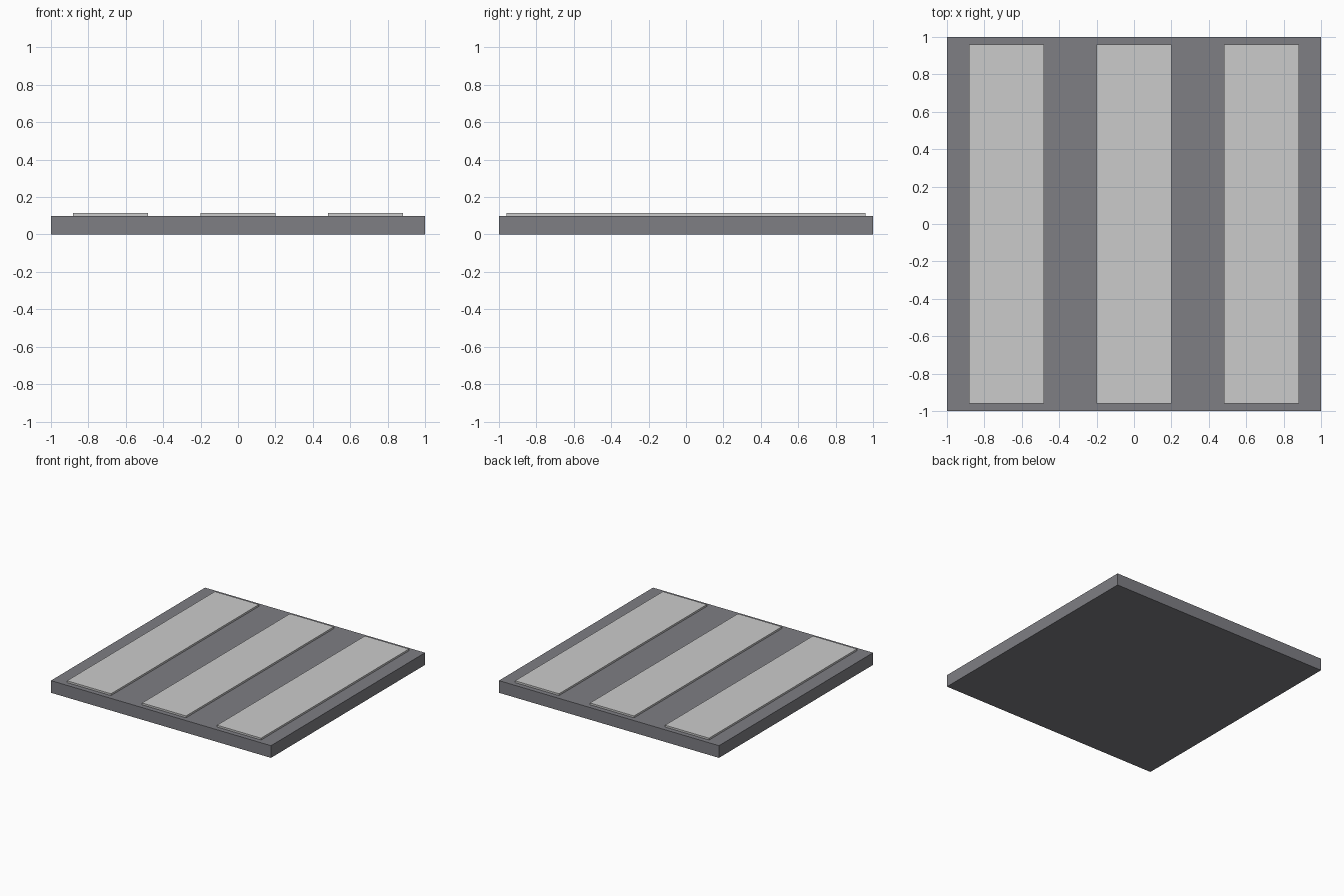
import bpy

if "Cube" in bpy.data.objects:
    bpy.data.objects.remove(bpy.data.objects["Cube"])


def material(name, rgb):
    mat = bpy.data.materials.new(name)
    mat.diffuse_color = (*rgb, 1)
    mat.use_nodes = True
    mat.node_tree.nodes["Principled BSDF"].inputs["Base Color"].default_value = mat.diffuse_color
    return mat


def box(name, x, half_x, half_y, z0, z1, mat):
    bpy.ops.mesh.primitive_cube_add(size=2, location=(x, 0, (z0 + z1) / 2))
    ob = bpy.context.object
    ob.name = name
    ob.scale = (half_x, half_y, (z1 - z0) / 2)
    bpy.ops.object.transform_apply(location=False, rotation=False, scale=True)
    ob.data.materials.append(mat)
    return ob


asphalt = material("asphalt", (0.21, 0.21, 0.23))
paint = material("road_paint", (0.7, 0.7, 0.67))

# Road slab
box("road_slab", 0, 1.0, 1.0, 0, 0.1, asphalt)

# Raised crossing stripes
for side, x in (("left", -0.682), ("middle", 0), ("right", 0.682)):
    box(f"{side}_stripe", x, 0.2, 0.96, 0.1, 0.115, paint)
